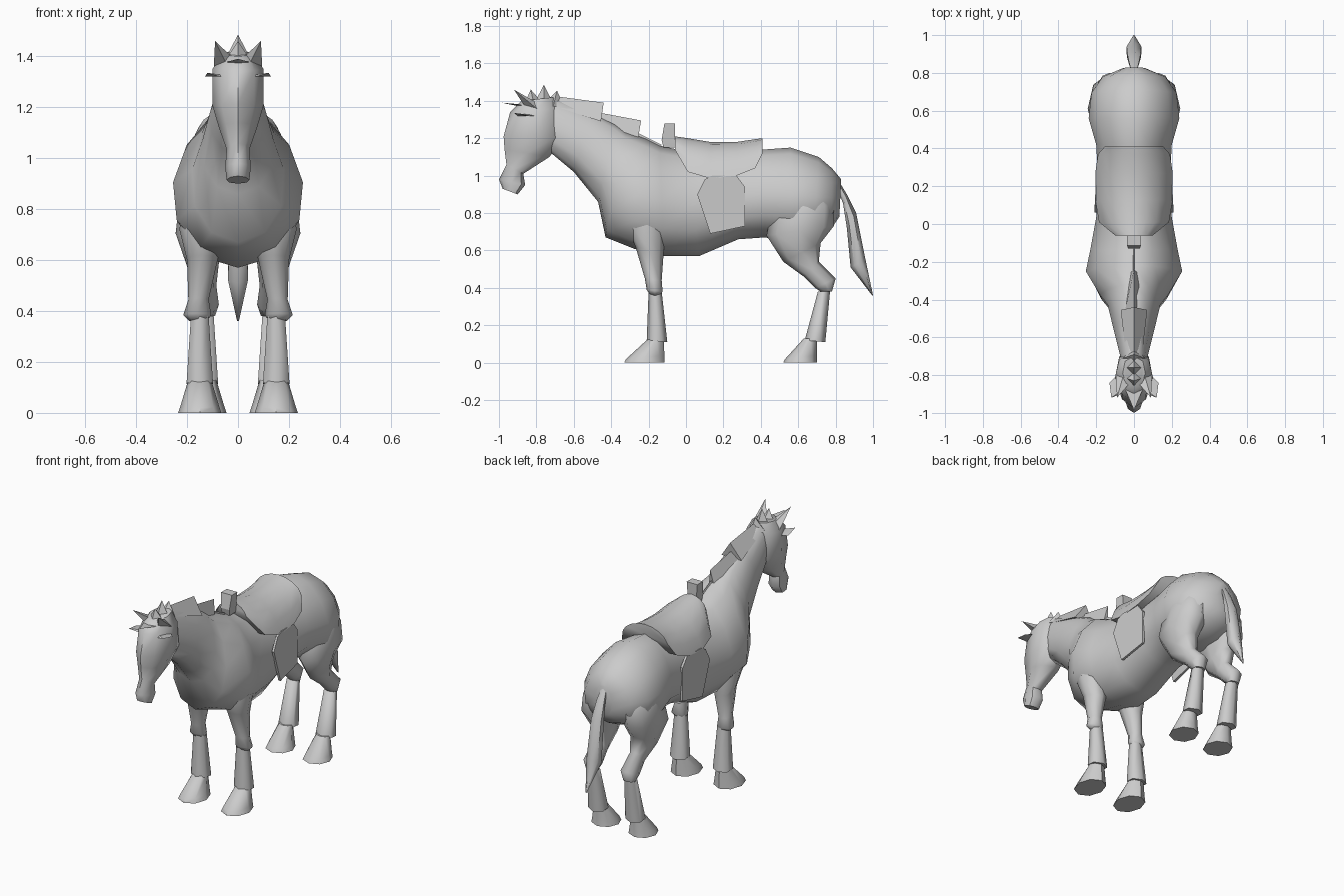
import bpy
import bmesh
import math

default = bpy.data.objects.get("Cube")
if default:
    bpy.data.objects.remove(default)

grey = bpy.data.materials.new("plain_grey")
grey.use_nodes = True
grey.diffuse_color = (0.6, 0.6, 0.6, 1)
grey.node_tree.nodes["Principled BSDF"].inputs["Base Color"].default_value = (0.6, 0.6, 0.6, 1)


def finish(name, bm, angle=60):
    """Turn a bmesh into a shaded, coloured object."""
    bmesh.ops.recalc_face_normals(bm, faces=bm.faces)
    mesh = bpy.data.meshes.new(name)
    bm.to_mesh(mesh)
    bm.free()
    mesh.materials.append(grey)
    obj = bpy.data.objects.new(name, mesh)
    bpy.context.collection.objects.link(obj)
    bpy.ops.object.select_all(action='DESELECT')
    obj.select_set(True)
    bpy.context.view_layer.objects.active = obj
    bpy.ops.object.shade_smooth_by_angle(angle=math.radians(angle))
    return obj


def bridge(bm, rings):
    """Skin a list of closed vertex rings and cap both ends."""
    for low, high in zip(rings, rings[1:]):
        n = len(low)
        for i in range(n):
            j = (i + 1) % n
            bm.faces.new((low[i], low[j], high[j], high[i]))
    bm.faces.new(rings[0])
    bm.faces.new(rings[-1])


def loft(name, stations, sides=8, egg=0.0, flip=1, angle=60):
    """Each station: (y, z) of one edge, (y, z) of the other, centre x, half width."""
    bm = bmesh.new()
    rings = []
    for (ya, za), (yb, zb), cx, w in stations:
        ring = []
        for i in range(sides):
            a = math.tau * i / sides
            t = (1 - math.cos(a)) / 2
            x = cx + w * math.sin(a) * (1 - egg * math.cos(a))
            ring.append(bm.verts.new((flip * x, ya + (yb - ya) * t, za + (zb - za) * t)))
        rings.append(ring)
    bridge(bm, rings)
    return finish(name, bm, angle)


def spike(name, base, tip, radius, sides=4):
    """Pointed tuft from a base centre to a tip."""
    bm = bmesh.new()
    point = bm.verts.new(tip)
    ring = []
    for i in range(sides):
        a = math.tau * i / sides
        ring.append(bm.verts.new((base[0] + radius * math.cos(a),
                                  base[1] + radius * math.sin(a), base[2])))
    for i in range(sides):
        bm.faces.new((ring[i], ring[(i + 1) % sides], point))
    bm.faces.new(ring)
    return finish(name, bm, 20)


# Trunk and neck
loft("body", [
    ((0.83, 0.98), (0.82, 0.78), 0, 0.06),
    ((0.78, 1.04), (0.78, 0.72), 0, 0.165),
    ((0.71, 1.10), (0.68, 0.67), 0, 0.225),
    ((0.56, 1.15), (0.56, 0.65), 0, 0.24),
    ((0.42, 1.14), (0.42, 0.67), 0, 0.2),
    ((0.20, 1.11), (0.28, 0.66), 0, 0.19),
    ((0, 1.13), (0.07, 0.57), 0, 0.2),
    ((-0.14, 1.16), (-0.12, 0.57), 0, 0.23),
    ((-0.22, 1.20), (-0.28, 0.61), 0, 0.255),
    ((-0.32, 1.24), (-0.43, 0.67), 0, 0.18),
    ((-0.38, 1.28), (-0.47, 0.86), 0, 0.14),
    ((-0.50, 1.34), (-0.60, 1.02), 0, 0.11),
    ((-0.70, 1.42), (-0.72, 1.12), 0, 0.07),
], sides=12, egg=0.18)

# Head, from muzzle to poll
loft("head", [
    ((-0.98, 0.93), (-0.90, 0.90), 0, 0.045),
    ((-1.0, 0.98), (-0.86, 0.95), 0, 0.05),
    ((-0.96, 1.06), (-0.87, 1.01), 0, 0.045),
    ((-0.97, 1.14), (-0.73, 1.10), 0, 0.075),
    ((-0.975, 1.21), (-0.655, 1.20), 0, 0.1),
    ((-0.94, 1.34), (-0.68, 1.36), 0, 0.1),
    ((-0.88, 1.40), (-0.70, 1.42), 0, 0.06),
], sides=8, egg=0.15, angle=50)

# Ears, brow tufts, forelock and crest tufts
for side, label in ((1, "left"), (-1, "right")):
    spike(label + "_ear", (side * 0.04, -0.80, 1.36), (side * 0.09, -0.92, 1.46), 0.055)
    spike(label + "_brow", (side * 0.07, -0.84, 1.32), (side * 0.12, -0.92, 1.335), 0.06)
spike("forelock", (0, -0.82, 1.37), (0, -0.985, 1.39), 0.07)
for i, (y, z) in enumerate(((-0.83, 1.46), (-0.76, 1.485), (-0.69, 1.455))):
    spike(f"crest_tuft_{i + 1}", (0, y + 0.02 * (1 - i), 1.37), (0, y, z), 0.06)


def mane_lock(name, front, back, drop, w_front, w_back):
    """Wedge shaped lock lying on the crest."""
    bm = bmesh.new()
    rings = []
    for (y, z), w, d in ((front, w_front, 0.05), (back, w_back, drop)):
        rings.append([bm.verts.new(p) for p in (
            (0, y, z), (w, y - 0.015, z - d), (-w, y - 0.015, z - d))])
    bridge(bm, rings)
    finish(name, bm, 20)


mane_lock("upper_mane", (-0.70, 1.425), (-0.44, 1.39), 0.1, 0.04, 0.07)
mane_lock("middle_mane", (-0.48, 1.34), (-0.24, 1.295), 0.09, 0.055, 0.015)
mane_lock("lower_mane", (-0.30, 1.25), (-0.13, 1.165), 0.03, 0.02, 0.01)


# Saddle: peaked shell over the back
def arch(bm, y, top, bottom, w, steps=8):
    ring = []
    for i in range(steps + 1):
        a = math.pi * i / steps
        x = w * math.cos(a) * (1 - 0.15 * math.sin(a))
        ring.append(bm.verts.new((x, y, bottom + (top - bottom) * math.sin(a))))
    return ring


bm = bmesh.new()
bridge(bm, [arch(bm, *s) for s in (
    (-0.06, 1.21, 1.14, 0.1),
    (0.01, 1.20, 1.02, 0.185),
    (0.13, 1.18, 0.985, 0.205),
    (0.27, 1.18, 1.0, 0.205),
    (0.37, 1.195, 1.04, 0.19),
    (0.41, 1.20, 1.12, 0.155))])
finish("saddle", bm)

# Saddle horn
bm = bmesh.new()
bridge(bm, [[bm.verts.new((x * w, y, z)) for x, y in ((-1, front), (1, front), (1, -0.06), (-1, -0.06))]
            for front, z, w in ((-0.12, 1.15, 0.025), (-0.13, 1.19, 0.03), (-0.115, 1.28, 0.037))])
finish("saddle_horn", bm, 20)

# Side flaps under the saddle
flap = ((0.06, 0.90), (0.10, 0.98), (0.14, 1.0), (0.27, 1.0),
        (0.315, 0.94), (0.315, 0.73), (0.13, 0.69))
for side, label in ((1, "left"), (-1, "right")):
    bm = bmesh.new()
    rings = [[bm.verts.new((side * (0.213 + off - 0.05 * y), y, z)) for y, z in flap]
             for off in (-0.015, 0)]
    bridge(bm, rings)
    finish(label + "_flap", bm, 20)

# Legs, built once per side
for side, label in ((1, "left"), (-1, "right")):
    loft(label + "_front_upper_leg", [
        ((-0.29, 0.86), (-0.12, 0.86), 0.12, 0.09),
        ((-0.31, 0.72), (-0.11, 0.72), 0.14, 0.09),
        ((-0.27, 0.62), (-0.12, 0.58), 0.14, 0.06),
        ((-0.22, 0.45), (-0.13, 0.44), 0.155, 0.04),
        ((-0.21, 0.39), (-0.125, 0.38), 0.16, 0.055),
        ((-0.19, 0.36), (-0.14, 0.36), 0.155, 0.035),
    ], flip=side, angle=75)
    loft(label + "_thigh", [
        ((0.52, 0.95), (0.74, 0.95), 0.10, 0.09),
        ((0.46, 0.82), (0.79, 0.84), 0.13, 0.1),
        ((0.43, 0.68), (0.79, 0.73), 0.145, 0.1),
        ((0.52, 0.54), (0.72, 0.64), 0.14, 0.065),
        ((0.63, 0.46), (0.71, 0.54), 0.13, 0.045),
        ((0.69, 0.40), (0.80, 0.45), 0.13, 0.055),
        ((0.72, 0.38), (0.78, 0.38), 0.13, 0.04),
    ], flip=side, angle=75)
    # Flared shins and hooves
    for end, cx, top, low, hoof_top, sole in (
            ("front", 0.15, (-0.20, -0.13), (-0.21, -0.10), (-0.20, -0.12), (-0.33, -0.115)),
            ("hind", 0.13, (0.705, 0.77), (0.635, 0.745), (0.63, 0.70), (0.52, 0.70))):
        loft(f"{label}_{end}_shin", [
            ((top[0], 0.38), (top[1], 0.38), cx, 0.04),
            ((low[0], 0.12), (low[1], 0.11), cx, 0.06),
        ], sides=6, flip=side, angle=80)
        loft(f"{label}_{end}_hoof", [
            ((hoof_top[0], 0.13), (hoof_top[1], 0.13), cx, 0.045),
            ((sole[0] + 0.01, 0.02), (sole[1], 0.04), cx, 0.075),
            ((sole[0], 0), (sole[1], 0), cx, 0.085),
        ], sides=8, flip=side, angle=50)

# Tail
loft("tail", [
    ((0.80, 1.0), (0.81, 0.93), 0, 0.015),
    ((0.86, 0.90), (0.84, 0.85), 0, 0.03),
    ((0.91, 0.80), (0.86, 0.72), 0, 0.04),
    ((0.96, 0.55), (0.88, 0.51), 0, 0.045),
    ((1.0, 0.36), (0.995, 0.36), 0, 0.004),
], sides=6)
